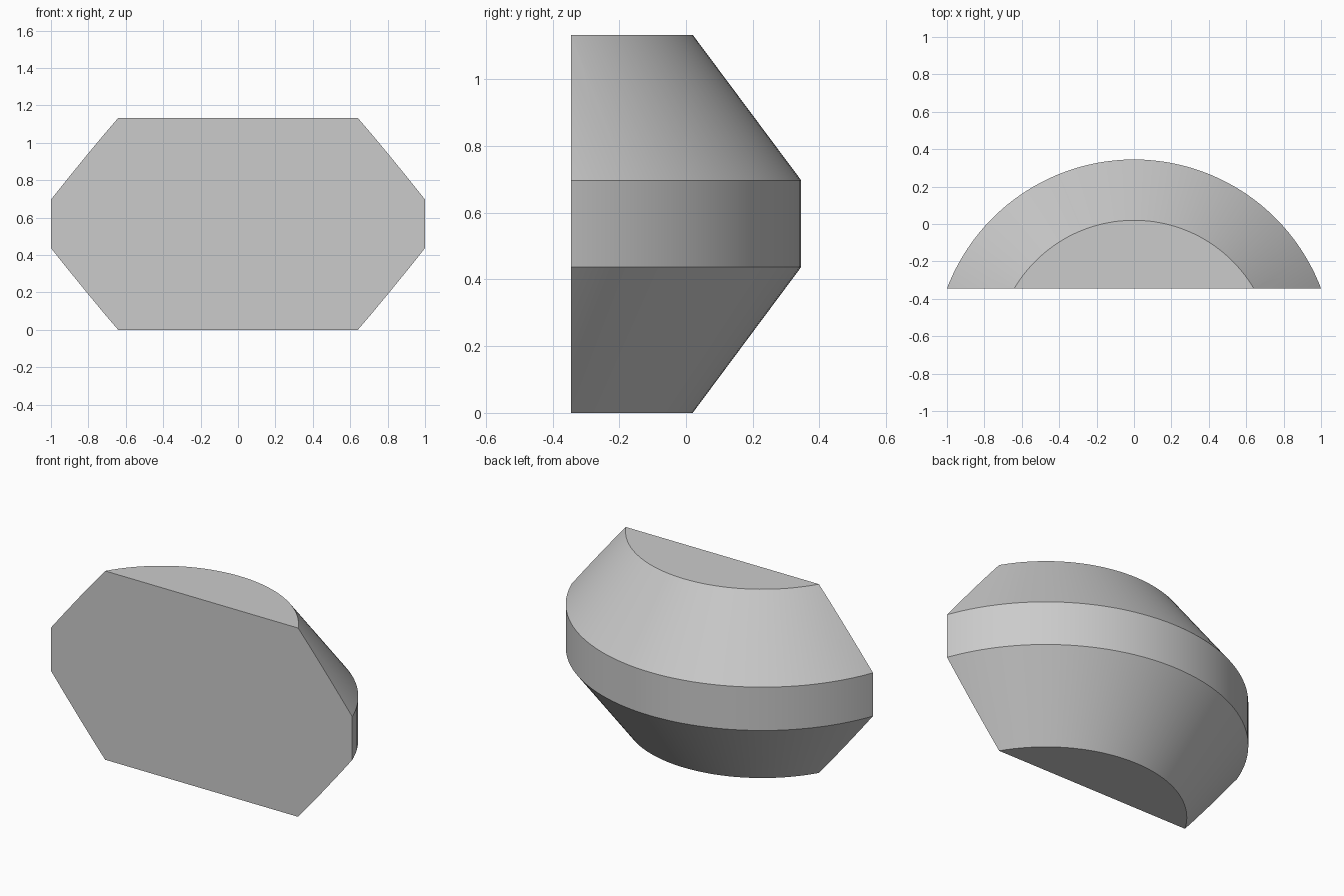
import bpy, bmesh, math
from mathutils import Vector

cube = bpy.data.objects.get("Cube")
if cube:
    bpy.data.objects.remove(cube, do_unlink=True)

AXIS_Y = -0.725    # axis of revolution, in front of the flat face
FRONT_Y = -0.345   # plane of the flat front face
PROFILE = [(0.745, 0), (1.07, 0.437), (1.07, 0.697), (0.745, 1.133)]
SEGMENTS = 128

# Single grey material
grey = bpy.data.materials.new("light_grey")
grey.use_nodes = True
colour = (0.6, 0.6, 0.6, 1)
grey.diffuse_color = colour
grey.node_tree.nodes["Principled BSDF"].inputs["Base Color"].default_value = colour

# Revolve the bevelled profile into a closed drum
bm = bmesh.new()
rings = []
for radius, z in PROFILE:
    angles = [math.tau * i / SEGMENTS for i in range(SEGMENTS)]
    rings.append([bm.verts.new((radius * math.cos(a), AXIS_Y + radius * math.sin(a), z))
                  for a in angles])
for low, high in zip(rings, rings[1:]):
    for i in range(SEGMENTS):
        j = (i + 1) % SEGMENTS
        bm.faces.new((low[i], low[j], high[j], high[i]))
bm.faces.new(reversed(rings[0]))
bm.faces.new(rings[-1])

# Slice off the front and cap the cut with one flat face
cut = bmesh.ops.bisect_plane(bm, geom=bm.verts[:] + bm.edges[:] + bm.faces[:],
                             plane_co=Vector((0, FRONT_Y, 0)),
                             plane_no=Vector((0, -1, 0)), clear_outer=True)
rim = [e for e in cut["geom_cut"] if isinstance(e, bmesh.types.BMEdge)]
bmesh.ops.contextual_create(bm, geom=rim)
bmesh.ops.recalc_face_normals(bm, faces=bm.faces[:])

mesh = bpy.data.meshes.new("drum_segment")
bm.to_mesh(mesh)
bm.free()
mesh.materials.append(grey)
drum = bpy.data.objects.new("drum_segment", mesh)
bpy.context.collection.objects.link(drum)

# Smooth around the curve, sharp at the bevels and flat faces
bpy.ops.object.select_all(action='DESELECT')
drum.select_set(True)
bpy.context.view_layer.objects.active = drum
bpy.ops.object.shade_smooth_by_angle(angle=math.radians(25))
